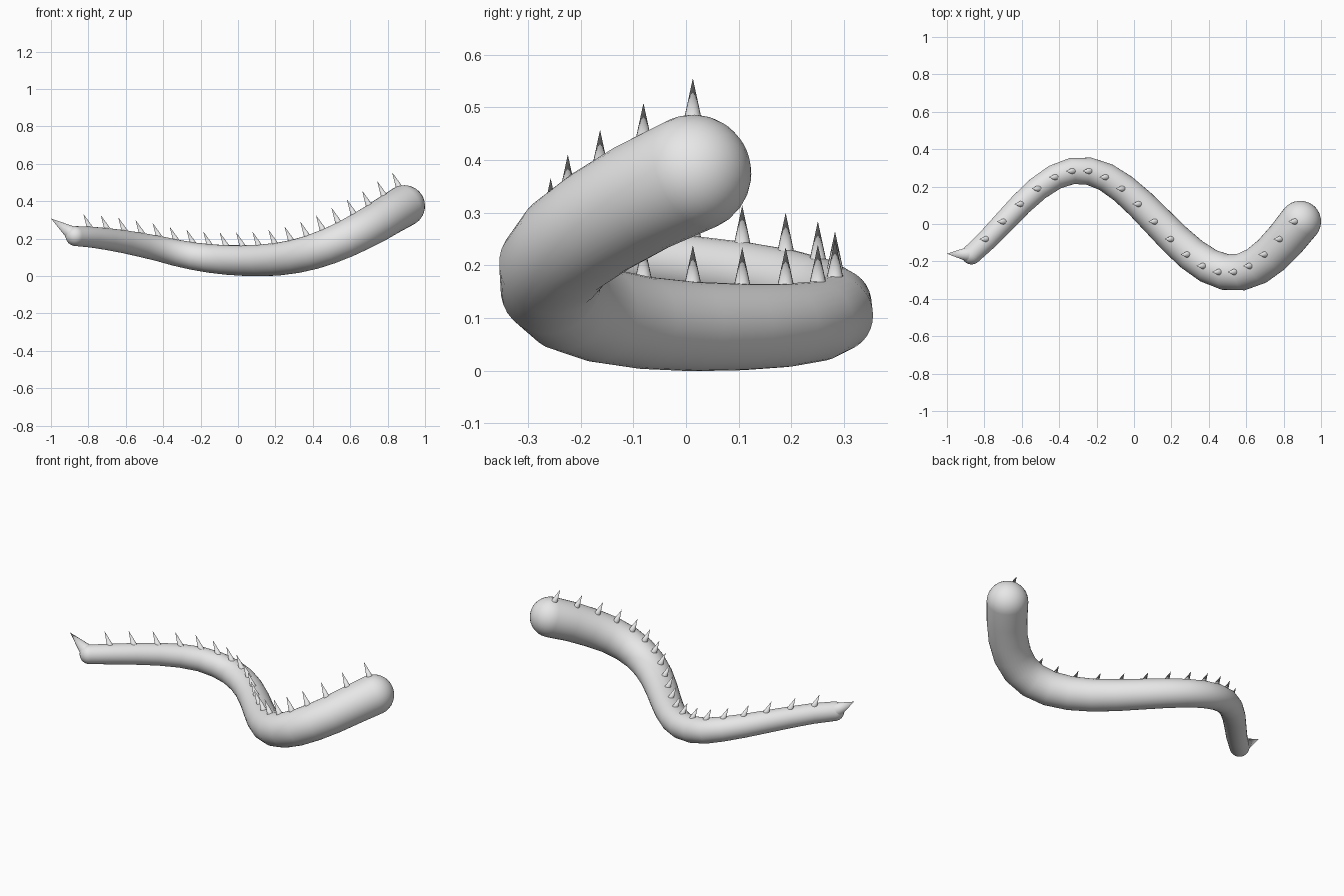
import bpy, bmesh, math
from mathutils import Vector

cube = bpy.data.objects.get("Cube")
if cube:
    bpy.data.objects.remove(cube, do_unlink=True)

grey = bpy.data.materials.new("pale_grey")
grey.use_nodes = True
grey.diffuse_color = (0.8, 0.8, 0.8, 1)
grey.node_tree.nodes["Principled BSDF"].inputs["Base Color"].default_value = (0.8, 0.8, 0.8, 1)

SIDES = 32
STEPS = 20
# Height of the spine at each step from the thin tip to the thick end
HEIGHTS = [.214, .208, .197, .183, .166, .147, .125, .107, .094, .086, .083,
           .084, .091, .106, .129, .160, .197, .239, .283, .331, .375]


def radius(k):
    return 0.053 + 0.058 * k / STEPS


def spine(k):
    wave = math.cos(math.pi * (k - 6.5) / 9)
    stretch = 0.038 * math.sin(math.pi * (k / STEPS) ** 2.2)
    return Vector((-0.869 + 0.0879 * k + stretch, 0.013 + 0.274 * wave, HEIGHTS[k]))


def finish(bm, name):
    bmesh.ops.recalc_face_normals(bm, faces=bm.faces)
    mesh = bpy.data.meshes.new(name)
    bm.to_mesh(mesh)
    bm.free()
    obj = bpy.data.objects.new(name, mesh)
    bpy.context.collection.objects.link(obj)
    mesh.materials.append(grey)
    bpy.ops.object.select_all(action="DESELECT")
    obj.select_set(True)
    bpy.context.view_layer.objects.active = obj
    bpy.ops.object.shade_smooth_by_angle(angle=math.radians(40))
    return obj


def add_spike(name, base, tip, size):
    axis = tip - base
    bm = bmesh.new()
    bmesh.ops.create_cone(bm, cap_ends=True, segments=16, radius1=size,
                          radius2=0, depth=axis.length)
    bmesh.ops.rotate(bm, verts=bm.verts,
                     matrix=axis.to_track_quat("Z", "Y").to_matrix())
    bmesh.ops.translate(bm, verts=bm.verts, vec=(base + tip) / 2)
    return finish(bm, name)


# Winding body: rings swept along the spine, closed by rounded ends
points = [spine(k) for k in range(STEPS + 1)]
tangents = [(points[min(k + 1, STEPS)] - points[max(k - 1, 0)]).normalized()
            for k in range(STEPS + 1)]
sections = [(p, t, radius(k)) for k, (p, t) in enumerate(zip(points, tangents))]


def cap(k, sign):
    p, t, r = sections[k]
    angles = [math.pi / 2 * j / 8 for j in range(1, 8)]
    return [(p + t * sign * r * math.sin(a), t, r * math.cos(a)) for a in angles]


start, end = cap(0, -1), cap(STEPS, 1)
bm = bmesh.new()
rings = []
for centre, along, r in start[::-1] + sections + end:
    side = along.cross(Vector((0, 0, 1))).normalized()
    up = side.cross(along)
    rings.append([bm.verts.new(centre + r * (side * math.cos(a) + up * math.sin(a)))
                  for a in (2 * math.pi * s / SIDES for s in range(SIDES))])
for a, b in zip(rings, rings[1:]):
    for s in range(SIDES):
        n = (s + 1) % SIDES
        bm.faces.new((a[s], a[n], b[n], b[s]))
for ring, k, sign in ((rings[0], 0, -1), (rings[-1], STEPS, 1)):
    pole = bm.verts.new(points[k] + tangents[k] * sign * radius(k))
    for s in range(SIDES):
        bm.faces.new((ring[s], ring[(s + 1) % SIDES], pole))
finish(bm, "winding_body")

# Row of back spikes leaning toward the thin tip
for i in range(STEPS):
    p = points[i + 1]
    x = -0.797 + 0.0869 * i + 0.035 * (1 - ((i - 9.5) / 9.5) ** 2)
    top = p.z + radius(i + 1) + 0.069
    add_spike(f"back_spike_{i + 1}", Vector((x + 0.011, p.y, top - 0.088)),
              Vector((x - 0.03, p.y, top)), 0.019)

# Large spike at the thin tip
add_spike("tip_spike", Vector((-0.881, -0.162, 0.224)),
          Vector((-1.0, -0.159, 0.308)), 0.042)
